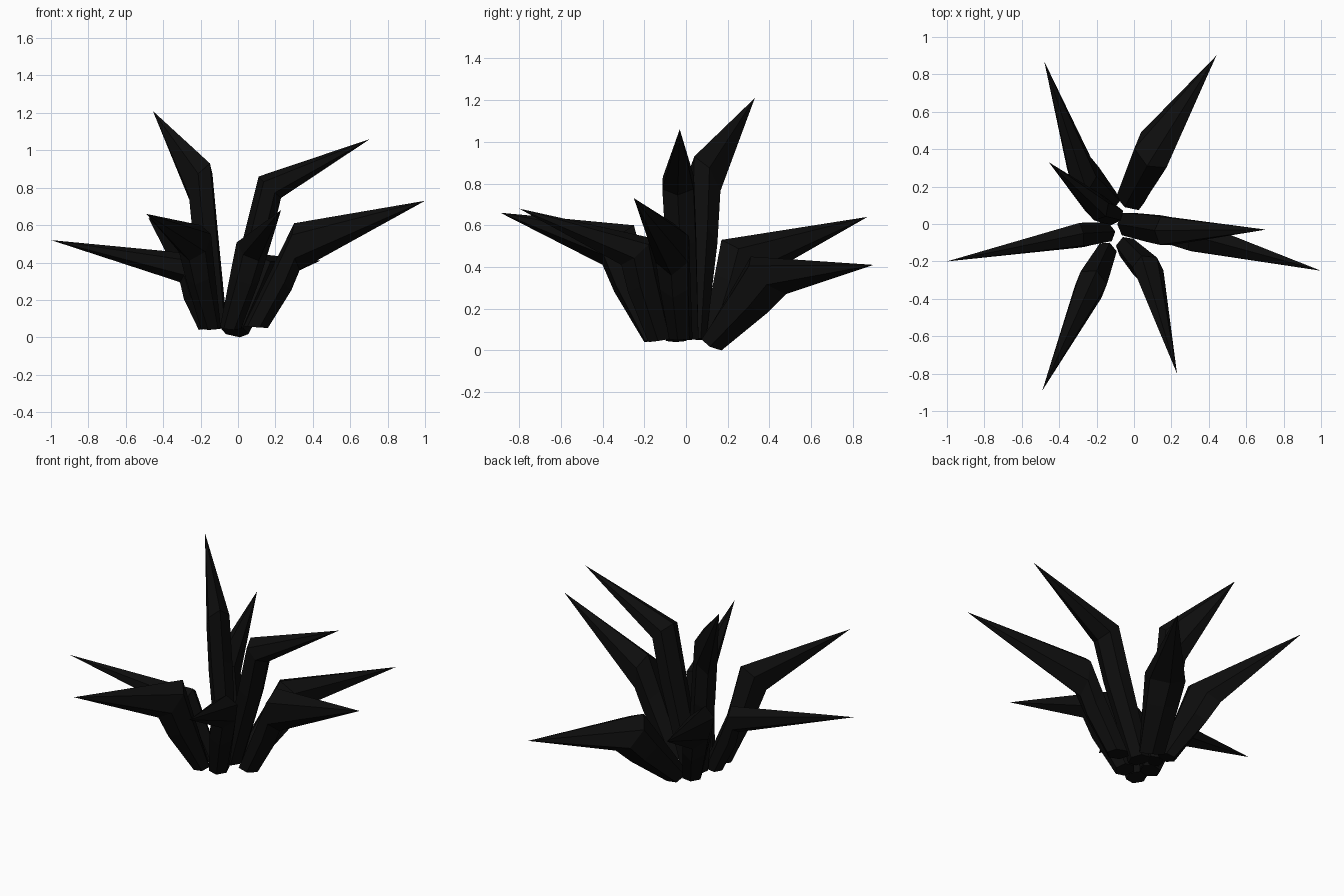
import bpy, bmesh, math
from mathutils import Vector as V

if "Cube" in bpy.data.objects:
    bpy.data.objects.remove(bpy.data.objects["Cube"])

mat = bpy.data.materials.new("near black")
mat.diffuse_color = (0.004, 0.004, 0.004, 1)
mat.use_nodes = True
mat.node_tree.nodes["Principled BSDF"].inputs["Base Color"].default_value = mat.diffuse_color

SIDES = 6


def ring(bm, inner, outer, side, half_width):
    """Six-sided section running from its inner point to its outer point."""
    c, r = (inner + outer) / 2, (outer - inner) / 2
    pts = []
    for i in range(SIDES):
        a = 2 * math.pi * i / SIDES
        pts.append(bm.verts.new(c + r * math.cos(a)
                                + side * (half_width / 0.866 * math.sin(a))))
    return pts


def blade(name, base_in, base_out, knee_in, knee_out, tip, base_w, knee_w):
    bi, bo, ki, ko, tp = map(V, (base_in, base_out, knee_in, knee_out, tip))
    d = tp - (bi + bo) / 2
    side = V((-d.y, d.x, 0)).normalized()
    out = V((d.x, d.y, 0)).normalized()
    bm = bmesh.new()
    # base, slightly bulged stem and knee sections
    t = 0.65
    rings = [ring(bm, bi, bo, side, base_w),
             ring(bm, bi.lerp(ki, t), bo.lerp(ko, t) + out * 0.015, side,
                  (base_w + knee_w) / 2 + 0.005),
             ring(bm, ki, ko, side, knee_w)]
    for a, b in zip(rings, rings[1:]):
        for i in range(SIDES):
            j = (i + 1) % SIDES
            bm.faces.new((a[i], a[j], b[j], b[i]))
    # pointed tip and closed base
    apex = bm.verts.new(tp)
    top = rings[-1]
    for i in range(SIDES):
        bm.faces.new((top[i], top[(i + 1) % SIDES], apex))
    bm.faces.new(rings[0][::-1])
    bmesh.ops.recalc_face_normals(bm, faces=bm.faces)
    me = bpy.data.meshes.new(name)
    bm.to_mesh(me)
    bm.free()
    me.materials.append(mat)
    bpy.context.collection.objects.link(bpy.data.objects.new(name, me))


# outward-bent leaf blades, clockwise from the left
blade("left_blade", (-.10, -.04, .06), (-.21, -.05, .04),
      (-.27, -.05, .45), (-.31, -.07, .295), (-1.0, -.20, .52), .05, .062)
blade("tall_left_blade", (-.07, .02, .06), (-.15, .07, .05),
      (-.15, .04, .93), (-.25, .145, .71), (-.455, .33, 1.21), .05, .06)
blade("back_left_blade", (-.11, .08, .06), (-.15, .17, .04),
      (-.25, .17, .53), (-.31, .38, .36), (-.48, .87, .64), .05, .07)
blade("back_right_blade", (-.05, .09, .07), (.01, .17, .0),
      (.07, .31, .45), (.14, .48, .27), (.44, .90, .41), .07, .10)
blade("tall_right_blade", (-.09, .0, .06), (.02, .0, .05),
      (.11, -.035, .86), (.23, -.04, .745), (.705, -.03, 1.06), .06, .075)
blade("right_blade", (.03, -.01, .06), (.16, -.04, .05),
      (.30, -.06, .61), (.33, -.07, .36), (1.0, -.25, .73), .05, .08)
blade("front_right_blade", (-.06, -.07, .06), (-.02, -.18, .04),
      (.04, -.17, .54), (.11, -.31, .41), (.23, -.80, .68), .05, .07)
blade("front_left_blade", (-.13, -.10, .06), (-.16, -.20, .04),
      (-.20, -.25, .60), (-.26, -.40, .41), (-.49, -.89, .66), .05, .078)
